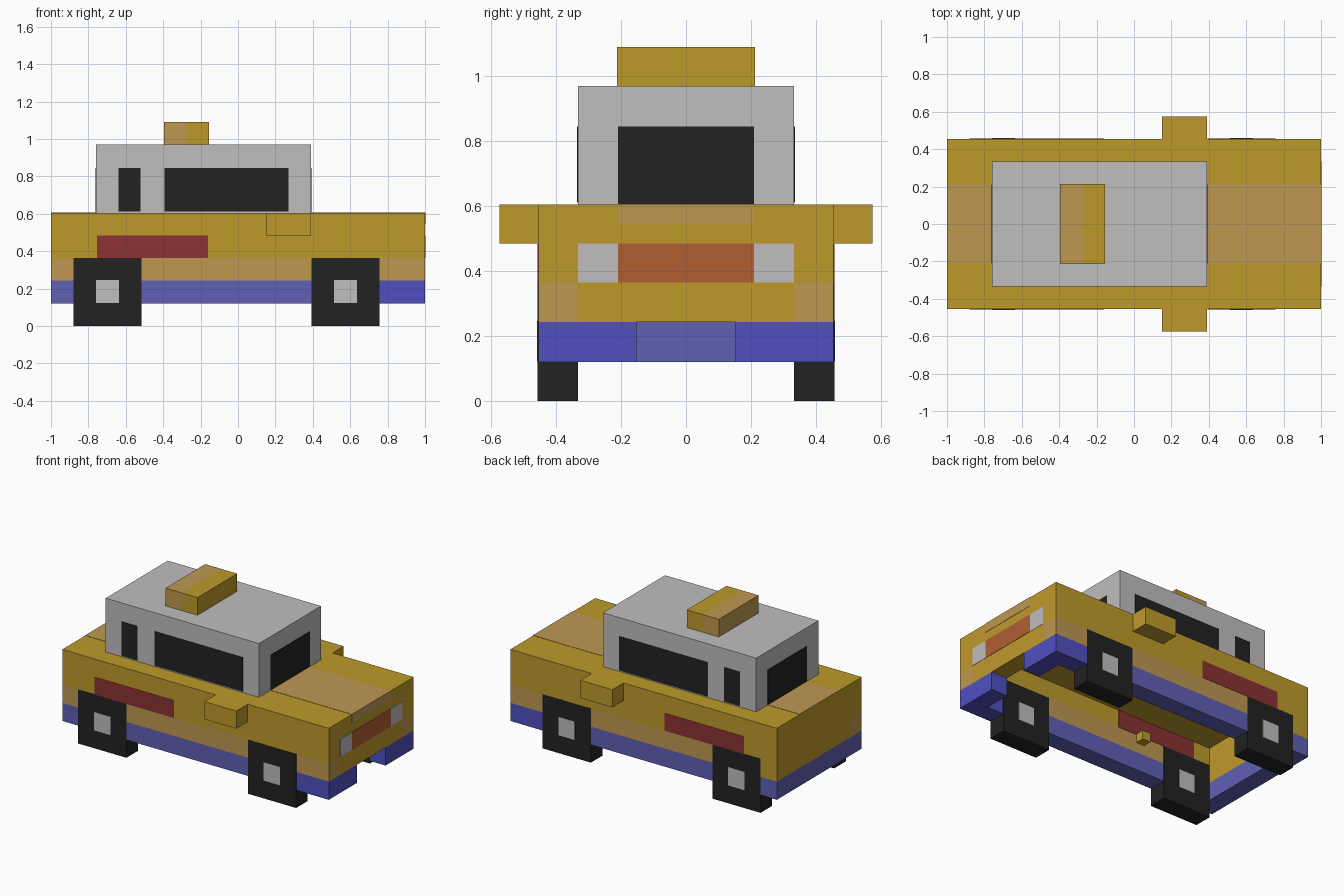
import bpy, bmesh

cube = bpy.data.objects.get("Cube")
if cube:
    bpy.data.objects.remove(cube, do_unlink=True)


def lin(c):
    c /= 255
    return c / 12.92 if c <= 0.04045 else ((c + 0.055) / 1.055) ** 2.4


def material(name, r, g, b):
    m = bpy.data.materials.new(name)
    col = (lin(r), lin(g), lin(b), 1)
    m.diffuse_color = col
    m.use_nodes = True
    bsdf = next(n for n in m.node_tree.nodes if n.type == 'BSDF_PRINCIPLED')
    bsdf.inputs["Base Color"].default_value = col
    return m


YELLOW = material("cab yellow", 190, 154, 43)
TAN = material("tan", 190, 152, 82)
GREY = material("light grey", 192, 189, 190)
BLACK = material("black", 34, 34, 34)
BLUE = material("bright blue", 80, 80, 192)
DULL = material("dull blue", 96, 96, 181)
MAROON = material("maroon", 139, 50, 52)
ORANGE = material("orange red", 178, 94, 52)

W = 0.12     # wall thickness
E = 0.002    # how far painted details stand proud
Y = 0.455    # half width of the body
YI = Y - W   # inner face of the side walls


def box(name, mat, x, y, z):
    """Box given by its x, y and z ranges."""
    bm = bmesh.new()
    bmesh.ops.create_cube(bm, size=1)
    for v in bm.verts:
        v.co = [r[0] if c < 0 else r[1] for c, r in zip(v.co, (x, y, z))]
    mesh = bpy.data.meshes.new(name)
    bm.to_mesh(mesh)
    bm.free()
    mesh.materials.append(mat)
    ob = bpy.data.objects.new(name, mesh)
    bpy.context.collection.objects.link(ob)
    return ob


def pair(name, mat, x, y, z):
    """The same box on the left (+y) and the right (-y) of the car."""
    box(name + "_a", mat, x, y, z)
    box(name + "_b", mat, x, (-y[1], -y[0]), z)


# Hollow body: top slab, side walls, end walls
box("body_top", YELLOW, (-1, 1), (-Y, Y), (0.485, 0.605))
pair("side_wall", YELLOW, (-1, 1), (YI, Y), (0.365, 0.485))
box("lower_side_near", TAN, (-1, 1), (-Y, -YI), (0.243, 0.365))
box("lower_side_far", TAN, (-0.88, 1), (YI, Y), (0.243, 0.365))
box("lower_side_far_corner", YELLOW, (-1, -0.88), (YI, Y), (0.243, 0.365))
box("nose_wall", YELLOW, (1 - W, 1), (-YI, YI), (0.243, 0.485))
box("tail_wall", YELLOW, (-1, -1 + W), (-YI, YI), (0.243, 0.485))

# Blue skirt, with a gap in the middle of the front bumper
pair("side_skirt", DULL, (-1, 0.755), (YI, Y), (0.12, 0.243))
pair("bumper_side", BLUE, (0.755, 1), (YI, Y), (0.12, 0.243))
pair("front_bumper", BLUE, (1 - W, 1), (0.153, YI), (0.12, 0.243))
box("rear_skirt", DULL, (-1, -1 + W), (-YI, YI), (0.12, 0.243))

# Tan panels on the hood and trunk
box("hood_panel", TAN, (0.39, 1 + E), (-0.21, 0.21), (0.545, 0.605 + E))
box("trunk_panel", TAN, (-1, -0.76), (-0.21, 0.21), (0.6, 0.605 + E))

# Lamps, grille and side stripes, set through the walls
pair("headlight", GREY, (1 - W - E, 1 + E), (0.21, 0.333), (0.365, 0.485))
box("grille", ORANGE, (1 - W - E, 1 + E), (-0.21, 0.21), (0.365, 0.485))
pair("side_stripe", MAROON, (-0.755, -0.16), (YI - E, Y + E), (0.365, 0.484))

# Cabin and windows
box("cabin", GREY, (-0.76, 0.39), (-0.333, 0.333), (0.605, 0.97))
box("windshield", BLACK, (0.38, 0.39 + E), (-0.21, 0.21), (0.607, 0.845))
box("rear_window", BLACK, (-0.76 - E, -0.75), (-0.21, 0.21), (0.607, 0.845))
pair("rear_side_window", BLACK, (-0.64, -0.52), (0.325, 0.333 + E), (0.612, 0.845))
pair("front_side_window", BLACK, (-0.393, 0.27), (0.325, 0.333 + E), (0.612, 0.845))

# Roof sign and mirrors
box("roof_sign_rear", TAN, (-0.395, -0.275), (-0.213, 0.213), (0.97, 1.09))
box("roof_sign_front", YELLOW, (-0.275, -0.155), (-0.213, 0.213), (0.97, 1.09))
pair("mirror", YELLOW, (0.15, 0.39), (Y, 0.575), (0.485, 0.605))

# Square wheels with hubs
for name, x in (("rear", -0.698), ("front", 0.575)):
    pair(name + "_wheel", BLACK, (x - 0.181, x + 0.181), (YI - E, Y + E), (0, 0.365))
    pair(name + "_hub", GREY, (x - 0.061, x + 0.061), (YI - 2 * E, Y + 2 * E), (0.122, 0.247))

# Small block on the inside of the side wall
box("inner_block", YELLOW, (-0.36, -0.30), (-YI, -YI + 0.06), (0.31, 0.37))
